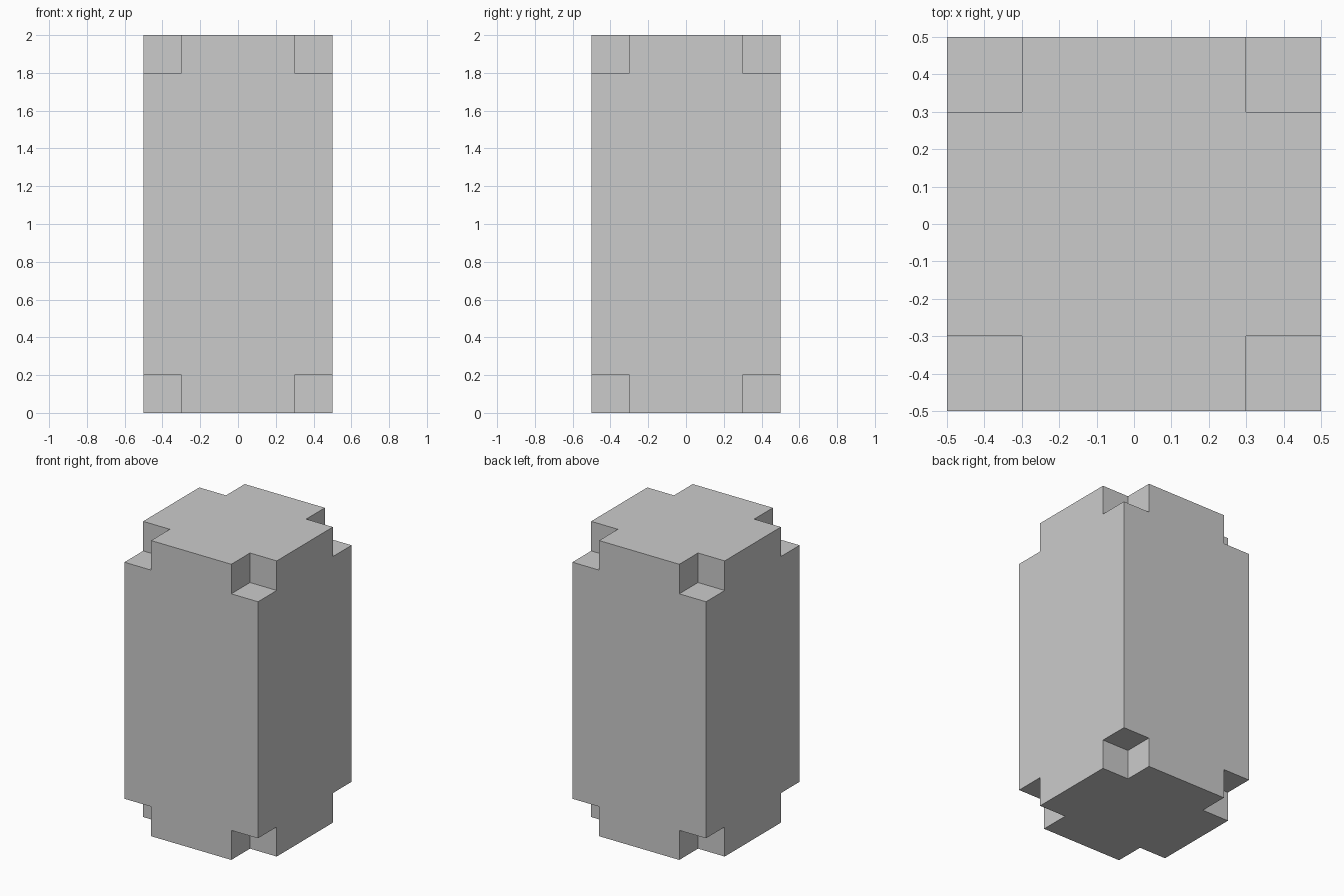
import bpy
import bmesh
from itertools import product
from mathutils import Matrix, Vector

if "Cube" in bpy.data.objects:
    bpy.data.objects.remove(bpy.data.objects["Cube"])

WIDTH, HEIGHT, NOTCH = 1.0, 2.0, 0.2


def boxes(name, size, centres):
    """One object made of equal boxes placed at the given centres."""
    bm = bmesh.new()
    for c in centres:
        m = Matrix.Translation(c) @ Matrix.Diagonal((*size, 1.0))
        bmesh.ops.create_cube(bm, size=1.0, matrix=m)
    mesh = bpy.data.meshes.new(name)
    bm.to_mesh(mesh)
    bm.free()
    obj = bpy.data.objects.new(name, mesh)
    bpy.context.collection.objects.link(obj)
    return obj


# Main block
block = boxes("notched_block", (WIDTH, WIDTH, HEIGHT), [Vector((0, 0, HEIGHT / 2))])

# Cubes centred on the eight corners, so each bites one notch deep
h = WIDTH / 2
corners = [Vector(c) for c in product((-h, h), (-h, h), (0, HEIGHT))]
cutter = boxes("corner_cutter", (NOTCH * 2,) * 3, corners)
cutter.hide_render = True

# Cut the corner notches and apply
mod = block.modifiers.new("corner_notches", 'BOOLEAN')
mod.operation = 'DIFFERENCE'
mod.solver = 'EXACT'
mod.object = cutter
bpy.context.view_layer.objects.active = block
bpy.ops.object.modifier_apply(modifier=mod.name)
bpy.data.objects.remove(cutter)
